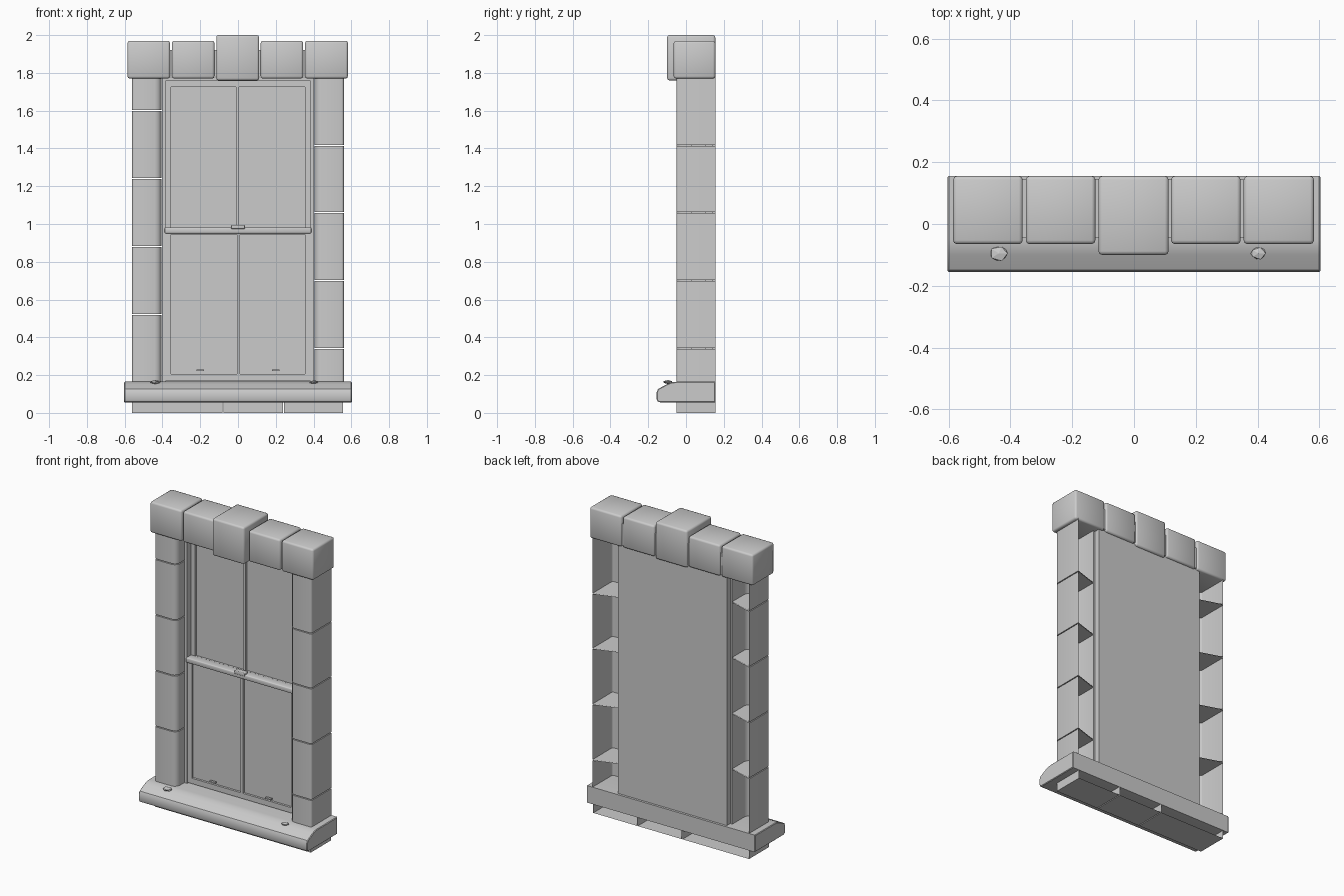
import bpy, bmesh, math, random
from mathutils import Vector

if "Cube" in bpy.data.objects:
    bpy.data.objects.remove(bpy.data.objects["Cube"])

random.seed(4)
stone = bpy.data.materials.new("plain grey")
stone.diffuse_color = (0.6, 0.6, 0.6, 1)
stone.use_nodes = True
stone.node_tree.nodes["Principled BSDF"].inputs["Base Color"].default_value = stone.diffuse_color


def finish(name, bm, smooth=None):
    me = bpy.data.meshes.new(name)
    bm.to_mesh(me)
    bm.free()
    ob = bpy.data.objects.new(name, me)
    bpy.context.collection.objects.link(ob)
    me.materials.append(stone)
    if smooth is not None:
        for p in me.polygons:
            p.use_smooth = True
        if smooth < 180:
            bpy.context.view_layer.objects.active = ob
            ob.select_set(True)
            bpy.ops.object.shade_smooth_by_angle(angle=math.radians(smooth))
            ob.select_set(False)
    return ob


def box_mesh(x0, x1, y0, y1, z0, z1):
    bm = bmesh.new()
    bmesh.ops.create_cube(bm, size=1)
    for v in bm.verts:
        v.co = ((x0 + x1) / 2 + v.co.x * (x1 - x0),
                (y0 + y1) / 2 + v.co.y * (y1 - y0),
                (z0 + z1) / 2 + v.co.z * (z1 - z0))
    return bm


def box(name, x0, x1, y0, y1, z0, z1, bevel=0, smooth=None, seg=2):
    bm = box_mesh(x0, x1, y0, y1, z0, z1)
    if bevel:
        bmesh.ops.bevel(bm, geom=bm.edges[:], offset=bevel, segments=seg,
                        profile=0.5, affect='EDGES')
    return finish(name, bm, smooth)


def column_block(name, side, z0, z1):
    """Hollow stone, open at the back, shallower on the window side."""
    bm = box_mesh(-0.56, -0.405, -0.05, 0.155, z0, z1)
    back = [f for f in bm.faces if f.normal.y > 0.9]
    bmesh.ops.delete(bm, geom=back, context='FACES_ONLY')
    for v in bm.verts:
        if v.co.y > 0.1 and v.co.x > -0.5:
            v.co.y = 0.105
    # soft front corners, wider on the window side
    for x, off in ((-0.405, 0.035), (-0.56, 0.012)):
        edges = [e for e in bm.edges
                 if all(abs(v.co.x - x) < 1e-4 and v.co.y < -0.04 for v in e.verts)]
        bmesh.ops.bevel(bm, geom=edges, offset=off, segments=3, profile=0.5, affect='EDGES')
    if side > 0:
        for v in bm.verts:
            v.co.x *= -1
        bmesh.ops.reverse_faces(bm, faces=bm.faces[:])
    return finish(name, bm, 60)


# side columns with staggered joints
for label, side, cuts in (("left", -1, (0.16, 0.52, 0.88, 1.24, 1.6, 1.78)),
                          ("right", 1, (0.16, 0.34, 0.70, 1.06, 1.415, 1.78))):
    for i, (a, b) in enumerate(zip(cuts, cuts[1:])):
        column_block(f"{label}_column_block_{i}", side, a + 0.003, b - 0.003)

# lintel stones, the middle one larger
for i, (a, b) in enumerate(((-0.585, -0.36), (-0.35, -0.125), (0.12, 0.345), (0.355, 0.582))):
    box(f"lintel_block_{i}", a, b, -0.065, 0.155, 1.77, 1.97, 0.012, 60)
box("keystone", -0.115, 0.112, -0.10, 0.155, 1.76, 2.0, 0.012, 60)
box("lintel_filler", -0.45, 0.45, -0.045, 0.145, 1.78, 1.92)

# sill: side profile swept along x
profile = [(0.155, 0.055), (-0.135, 0.055), (-0.15, 0.06), (-0.155, 0.072), (-0.155, 0.11),
           (-0.148, 0.127), (-0.10, 0.152), (-0.075, 0.162), (-0.05, 0.165), (0.155, 0.165)]
bm = bmesh.new()
face = bm.faces.new([bm.verts.new((-0.603, y, z)) for y, z in profile])
ext = bmesh.ops.extrude_face_region(bm, geom=[face])
bmesh.ops.translate(bm, vec=(1.206, 0, 0),
                    verts=[g for g in ext["geom"] if isinstance(g, bmesh.types.BMVert)])
bmesh.ops.recalc_face_normals(bm, faces=bm.faces[:])
ends = {e for f in bm.faces if abs(f.normal.x) > 0.9 for e in f.edges}
bmesh.ops.bevel(bm, geom=list(ends), offset=0.004, segments=1, affect='EDGES')
finish("sill", bm, 40)

# base stones under the sill, open at the top and back
for i, (a, b) in enumerate(((-0.56, -0.083), (-0.077, 0.237), (0.243, 0.555))):
    bm = box_mesh(a, b, -0.05, 0.155, 0, 0.058)
    gone = [f for f in bm.faces if f.normal.y > 0.9 or f.normal.z > 0.9]
    bmesh.ops.delete(bm, geom=gone, context='FACES')
    finish(f"base_block_{i}", bm)

# window: outer frame
box("window_back", -0.39, 0.39, 0.10, 0.14, 0.16, 1.775)
for s, label in ((-1, "left"), (1, "right")):
    x = sorted((s * 0.384, s * 0.402))
    box(f"{label}_jamb", *x, 0.03, 0.105, 0.16, 1.775)
box("window_head", -0.385, 0.385, 0.03, 0.105, 1.757, 1.775)


def sash(name, y, z0, z1, bottom, top, mid):
    """Stiles, rails, middle bar and glass."""
    for s, label in ((-1, "left"), (1, "right")):
        box(f"{name}_{label}_stile", *sorted((s * 0.355, s * 0.385)), y, y + 0.03, z0, z1)
    box(f"{name}_bottom_rail", -0.355, 0.355, y, y + 0.03, z0, z0 + bottom)
    box(f"{name}_top_rail", -0.355, 0.355, y, y + 0.03, z1 - top, z1)
    box(f"{name}_middle_bar", mid - 0.008, mid + 0.008, y, y + 0.03, z0, z1)
    box(f"{name}_glass", -0.36, 0.36, y + 0.014, y + 0.026, z0 + 0.01, z1 - 0.01)


sash("upper_sash", 0.07, 0.95, 1.757, 0.03, 0.032, -0.003)
sash("lower_sash", 0.035, 0.17, 0.965, 0.035, 0.02, 0.003)
box("meeting_rail", -0.388, 0.388, 0.02, 0.075, 0.95, 0.982, 0.006, 60)
box("latch", -0.036, 0.036, 0.014, 0.05, 0.974, 0.996, 0.004, 60)
for s, label in ((-1, "left"), (1, "right")):
    box(f"{label}_handle", s * 0.2 - 0.02, s * 0.2 + 0.02, 0.02, 0.036, 0.221, 0.229)

# small pebbles on the sill
for name, x, r in (("left_pebble", -0.437, 0.033), ("right_pebble", 0.402, 0.027)):
    bm = bmesh.new()
    bmesh.ops.create_icosphere(bm, subdivisions=1, radius=r)
    for v in bm.verts:
        v.co *= random.uniform(0.85, 1.05)
        v.co = Vector((x + v.co.x, -0.095 + v.co.y * 0.85, 0.163 + v.co.z * 0.35))
    finish(name, bm)
